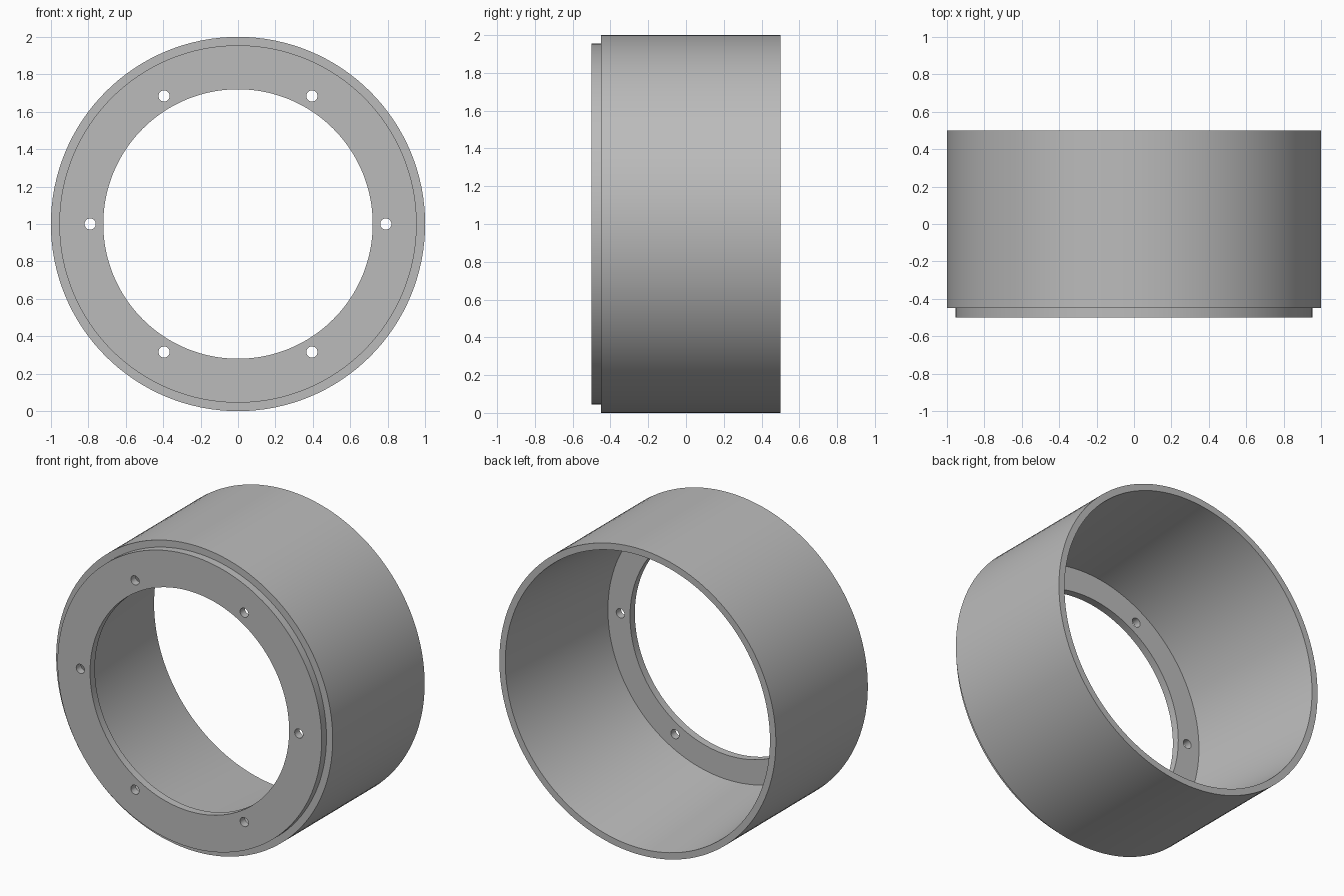
import bpy, bmesh
from math import sin, cos, tau, radians
from mathutils import Matrix, Vector

cube = bpy.data.objects.get("Cube")
if cube:
    bpy.data.objects.remove(cube, do_unlink=True)

CENTRE = Vector((0, 0, 1))
SEGMENTS = 128

grey = bpy.data.materials.new("plain grey")
grey.use_nodes = True
colour = (0.5, 0.5, 0.5, 1)
grey.diffuse_color = colour
grey.node_tree.nodes["Principled BSDF"].inputs["Base Color"].default_value = colour


def make_object(name, bm):
    bmesh.ops.recalc_face_normals(bm, faces=bm.faces)
    mesh = bpy.data.meshes.new(name)
    bm.to_mesh(mesh)
    bm.free()
    mesh.materials.append(grey)
    obj = bpy.data.objects.new(name, mesh)
    bpy.context.collection.objects.link(obj)
    return obj


def lathe(name, profile):
    """Turn a closed (radius, y) profile around the front-to-back axis."""
    bm = bmesh.new()
    rings = []
    for i in range(SEGMENTS):
        a = tau * i / SEGMENTS
        rings.append([bm.verts.new(CENTRE + Vector((r * cos(a), y, r * sin(a))))
                      for r, y in profile])
    n = len(profile)
    for i, ring in enumerate(rings):
        following = rings[(i + 1) % SEGMENTS]
        for j in range(n):
            k = (j + 1) % n
            bm.faces.new((ring[j], ring[k], following[k], following[j]))
    return make_object(name, bm)


# Sleeve with stepped front, inner flange and tapering bore
housing = lathe("ring_housing", [
    (0.72, -0.5), (0.955, -0.5), (0.955, -0.45), (1.0, -0.45),
    (1.0, 0.5), (0.957, 0.5), (0.88, -0.45), (0.72, -0.45)])

# Six bolt holes through the flange
bm = bmesh.new()
for i in range(6):
    a = tau * i / 6
    place = Matrix.Translation(CENTRE + Vector((0.79 * cos(a), -0.475, 0.79 * sin(a))))
    bmesh.ops.create_cone(bm, cap_ends=True, segments=24, radius1=0.03, radius2=0.03,
                          depth=0.15, matrix=place @ Matrix.Rotation(radians(90), 4, "X"))
cutter = make_object("bolt_hole_cutter", bm)
cutter.hide_render = True

cut = housing.modifiers.new("bolt_holes", "BOOLEAN")
cut.operation = "DIFFERENCE"
cut.solver = "EXACT"
cut.object = cutter

bpy.ops.object.select_all(action="DESELECT")
housing.select_set(True)
bpy.context.view_layer.objects.active = housing
bpy.ops.object.modifier_apply(modifier=cut.name)
bpy.data.objects.remove(cutter, do_unlink=True)
bpy.ops.object.shade_smooth_by_angle(angle=radians(30))
